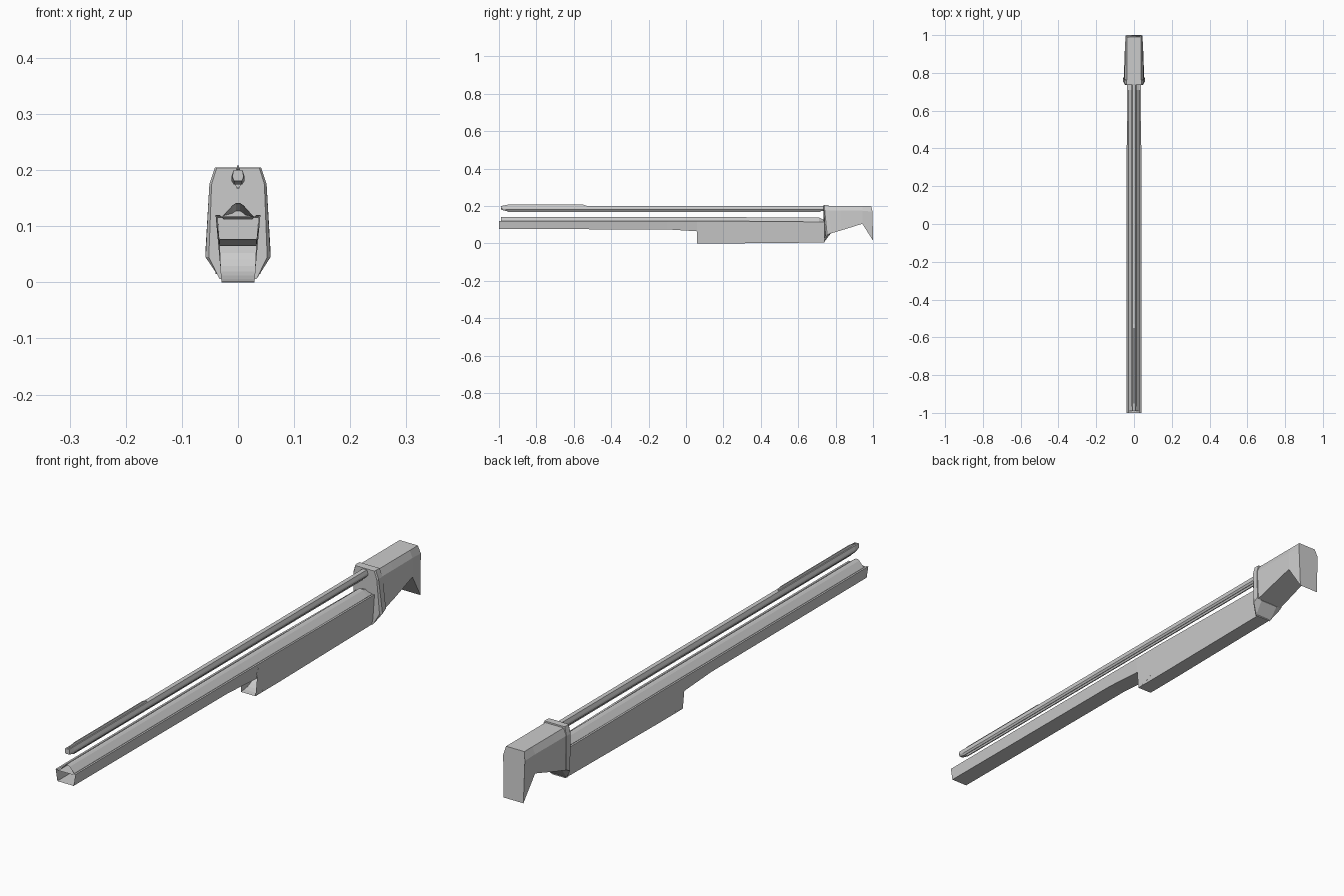
import bpy, bmesh, math

if "Cube" in bpy.data.objects:
    bpy.data.objects.remove(bpy.data.objects["Cube"])


def loft(name, sections, cap_front=True, cap_back=True, skip=()):
    """Skin mirrored half sections of (x, y, z), listed bottom to top."""
    bm = bmesh.new()
    rings = []
    for half in sections:
        pts = list(half) + [(-x, y, z) for x, y, z in reversed(half)]
        rings.append([bm.verts.new(p) for p in pts])
    n = len(rings[0])
    for s, (a, b) in enumerate(zip(rings, rings[1:])):
        for i in range(n):
            if s not in skip:
                j = (i + 1) % n
                bm.faces.new((a[i], a[j], b[j], b[i]))
    if cap_front:
        bm.faces.new(rings[0])
    if cap_back:
        bm.faces.new(rings[-1])
    bmesh.ops.recalc_face_normals(bm, faces=bm.faces)
    mesh = bpy.data.meshes.new(name)
    bm.to_mesh(mesh)
    bm.free()
    ob = bpy.data.objects.new(name, mesh)
    bpy.context.collection.objects.link(ob)
    return ob


def strip(name, path):
    """Ribbon across x through (half width, y, z) points."""
    mesh = bpy.data.meshes.new(name)
    verts = [(s * w, y, z) for w, y, z in path for s in (-1, 1)]
    faces = [(2*i, 2*i + 1, 2*i + 3, 2*i + 2) for i in range(len(path) - 1)]
    mesh.from_pydata(verts, [], faces)
    ob = bpy.data.objects.new(name, mesh)
    bpy.context.collection.objects.link(ob)
    return ob


# Hollow lower body with deep rear section, open at the front
def body(y, bottom, wb, top=0.12, w=0.04):
    return [(wb, y, bottom), (w, y, top), (w - 0.007, y, top),
            (w - 0.011, y, top - 0.003)]


loft("lower_body", [body(-1, 0.077, 0.033), body(-0.1, 0.075, 0.033),
                    body(0.06, 0.065, 0.033), body(0.06, 0, 0.029),
                    body(0.2, 0, 0.029), body(0.74, 0.005, 0.028, 0.115, 0.036)],
     cap_front=False, skip=(2,))

# Raised centre ridge on the body
def ridge(y, top):
    return [(0.029, y, 0.116), (0.010, y, top - 0.004), (0.004, y, top)]


loft("top_ridge", [ridge(-0.99, 0.141), ridge(0.0, 0.141),
                   ridge(0.71, 0.139), ridge(0.74, 0.125)], cap_front=False)

# Curved scoop closing the front of the deep section
scoop = []
for i in range(9):
    a = math.pi / 2 * i / 8
    scoop.append((0.029 + 0.004 * i / 8, 0.06 + 0.1 * math.sin(a),
                  0.001 + 0.064 * (1 - math.cos(a))))
strip("front_scoop", scoop + [(0.033, 0.06, 0.065)])

# Upper bar
def bar(y, low, high, w):
    return [(0.007, y, low), (w, y, low + 0.007),
            (w, y, high - 0.012), (0.008, y, high)]


loft("upper_bar", [bar(-0.99, 0.181, 0.2, 0.01), bar(-0.965, 0.174, 0.2, 0.012),
                   bar(0.74, 0.174, 0.2, 0.012)])
# Keel under the bar and narrow rib above it
def blade(y, low, high, wl, wh):
    return [(wl, y, low), (wh, y, high)]


loft("bar_keel", [blade(-0.955, 0.168, 0.176, 0.002, 0.006),
                  blade(0.72, 0.167, 0.176, 0.002, 0.006)])
loft("top_rib", [blade(-0.985, 0.198, 0.201, 0.004, 0.002),
                 blade(-0.95, 0.198, 0.208, 0.004, 0.0015),
                 blade(-0.55, 0.198, 0.208, 0.004, 0.0015),
                 blade(-0.53, 0.198, 0.201, 0.004, 0.002)])

# Flared collar with wedge-shaped foot
loft("collar", [
    [(0.033, 0.735, 0.006), (0.052, 0.746, 0.045),
     (0.047, 0.737, 0.175), (0.038, 0.735, 0.204)],
    [(0.033, 0.739, 0.008), (0.058, 0.755, 0.045),
     (0.051, 0.742, 0.175), (0.041, 0.74, 0.205)],
    [(0.036, 0.773, 0.052), (0.058, 0.775, 0.056),
     (0.051, 0.765, 0.175), (0.041, 0.762, 0.205)]])

# Rear housing with hooked end
def rear(y, bottom, wb, ys=0.0, w=0.049, mid=0.175):
    return [(wb, y, bottom), (w, y - ys * 0.3, mid), (0.037, y - ys, 0.2)]


loft("rear_housing", [rear(0.762, 0.05, 0.053), rear(0.83, 0.07, 0.052),
                      rear(0.943, 0.105, 0.048, 0, 0.048),
                      rear(1.0, 0.015, 0.04, 0.01, 0.044, 0.17)])
